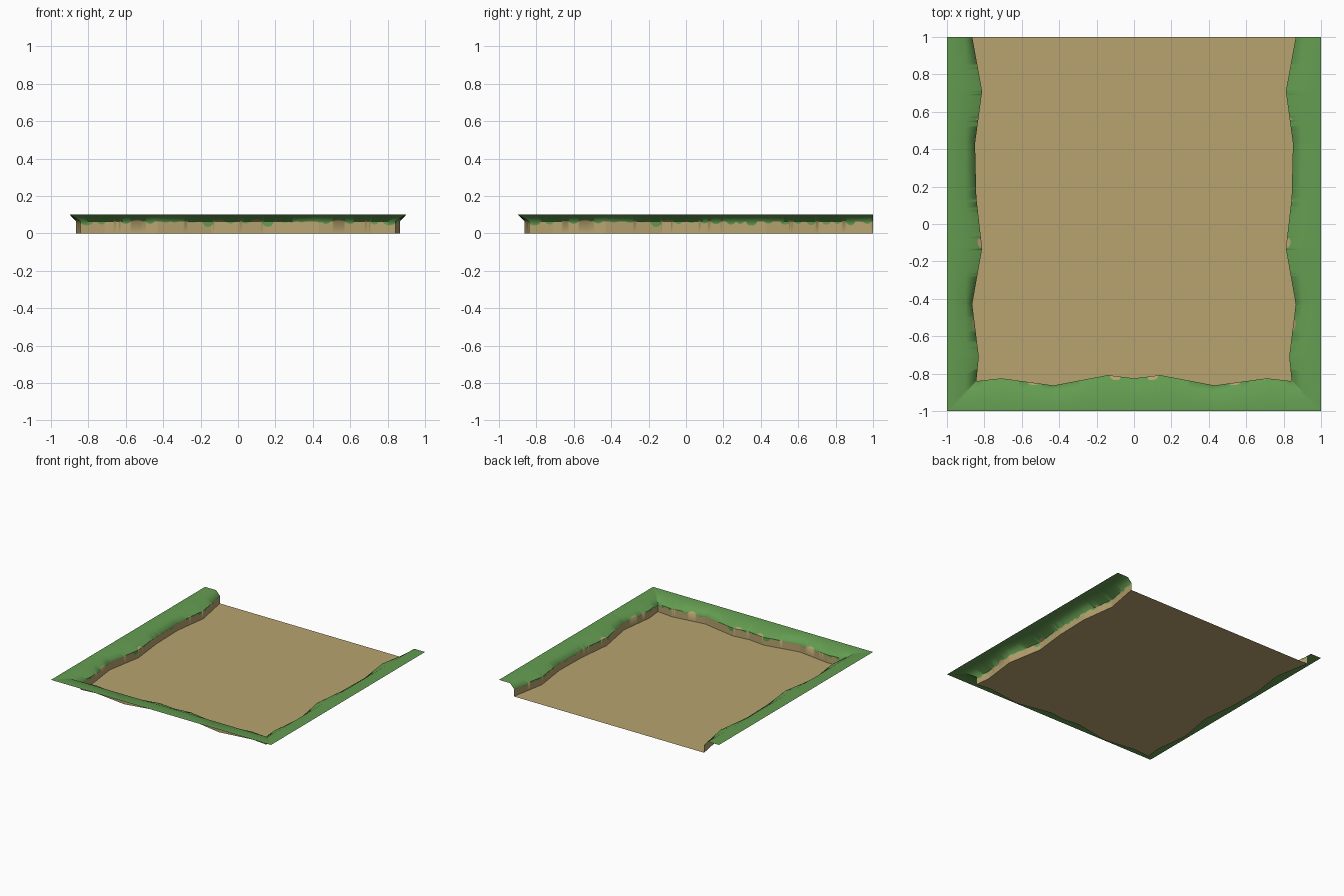
import bpy, bmesh, math
from mathutils import Vector

if "Cube" in bpy.data.objects:
    bpy.data.objects.remove(bpy.data.objects["Cube"])

WALL_TOP, RIM_Z, RIM = 0.064, 0.10, 0.90


def material(name, rgb):
    m = bpy.data.materials.new(name)
    m.diffuse_color = (*rgb, 1)
    m.use_nodes = True
    m.node_tree.nodes["Principled BSDF"].inputs["Base Color"].default_value = m.diffuse_color
    return m


dirt = material("sandy dirt", (0.48, 0.37, 0.16))
grass = material("grass green", (0.127, 0.335, 0.082))


def add_object(name, bm, mats):
    me = bpy.data.meshes.new(name)
    bm.to_mesh(me)
    bm.free()
    for m in mats:
        me.materials.append(m)
    ob = bpy.data.objects.new(name, me)
    bpy.context.collection.objects.link(ob)
    return ob


# Wavy foot of the bank: half of it (right side, back to front middle), mirrored
side = [(0.865, 1), (0.812, 0.71), (0.85, 0.43), (0.843, 0.14), (0.812, -0.13),
        (0.865, -0.43), (0.83, -0.71)]
corner = (0.843, -0.84)
front = [(0.71, -0.825), (0.43, -0.863), (0.14, -0.808), (0, -0.825)]


def key(p, kind):
    """Wall foot, rim and outer edge positions for one key point."""
    x, y = p
    if kind == "side":
        return [Vector(p), Vector((RIM, y)), Vector((1, y))]
    if kind == "corner":
        return [Vector(p), Vector((RIM, -RIM)), Vector((1, -1))]
    return [Vector(p), Vector((x, -RIM)), Vector((x, -1))]


half = [key(p, "side") for p in side] + [key(corner, "corner")] + [key(p, "front") for p in front]
mirrored = [[Vector((-v.x, v.y)) for v in k] for k in half]
keys = mirrored + half[-2::-1]

# Grass tufts hanging over the wall: (position, half width, depth)
tufts_front = [(0.04, .022, .012), (0.16, .03, .03), (0.25, .02, .008), (0.34, .02, .006),
               (0.47, .022, .014), (0.60, .025, .014), (0.73, .022, .017), (0.81, .035, .022)]
tufts_front += [(-c, r, d) for c, r, d in tufts_front]
tufts_side = [(-.81, .035, .022), (-.73, .022, .017), (-.6, .025, .014), (-.47, .022, .012),
              (-.3, .02, .008), (-.16, .03, .03), (-.04, .022, .015), (.03, .02, .01),
              (.1, .02, .012), (.16, .025, .016), (.24, .024, .018), (.29, .02, .014),
              (.35, .03, .024), (.44, .022, .012), (.53, .025, .018), (.6, .02, .014),
              (.67, .025, .02), (.75, .022, .018), (.81, .02, .014), (.88, .024, .022),
              (.97, .022, .014)]


def grass_line(c, tufts):
    """Height at which dirt turns into grass."""
    h = 0.0625 + 0.004 * math.sin(c * 61) * math.sin(c * 23 + 1)
    for a in (-0.54, -0.1, 0.1, 0.54):
        if abs(c - a) < 0.03:
            h = max(h, 0.064 + 0.009 * math.sqrt(1 - ((c - a) / 0.03) ** 2))
    for p, r, d in tufts:
        if abs(c - p) < r:
            h = min(h, 0.065 - d * math.sqrt(1 - ((c - p) / r) ** 2))
    return h if abs(h - WALL_TOP) > 0.001 else WALL_TOP - 0.001


# Bank: dirt wall, sloping lip and flat grass rim swept along the path
bm = bmesh.new()
columns = []
for k in range(len(keys) - 1):
    a, b = keys[k], keys[k + 1]
    n = max(2, round((b[0] - a[0]).length / 0.006))
    for i in range(n + (k == len(keys) - 2)):
        foot, rim, edge = (p.lerp(q, i / n) for p, q in zip(a, b))
        on_front = len(side) <= k < len(keys) - 1 - len(side)
        h = grass_line(foot.x if on_front else foot.y, tufts_front if on_front else tufts_side)
        high = h > WALL_TOP
        split = foot.lerp(rim, (h - WALL_TOP) / (RIM_Z - WALL_TOP)) if high else foot
        mids = sorted([(h, split), (WALL_TOP, foot)], key=lambda t: t[0])
        pts = [(0, foot)] + mids + [(RIM_Z, rim), (RIM_Z, edge)]
        columns.append((high, [bm.verts.new((p.x, p.y, z)) for z, p in pts]))
for (ha, a), (hb, b) in zip(columns, columns[1:]):
    for r in range(4):
        f = bm.faces.new((a[r], a[r + 1], b[r + 1], b[r]))
        f.material_index = 0 if r == 0 or (r == 1 and ha and hb) else 1
bank = add_object("grassy_bank", bm, [dirt, grass])
bpy.context.view_layer.objects.active = bank
bank.select_set(True)
bpy.ops.object.shade_smooth_by_angle(angle=math.radians(60))

# Flat dirt floor inside the bank, open at the back
bm = bmesh.new()
f = bm.faces.new([bm.verts.new((k[0].x, k[0].y, 0)) for k in keys])
f.normal_update()
if f.normal.z < 0:
    f.normal_flip()
bmesh.ops.triangulate(bm, faces=[f])
add_object("dirt_floor", bm, [dirt])
